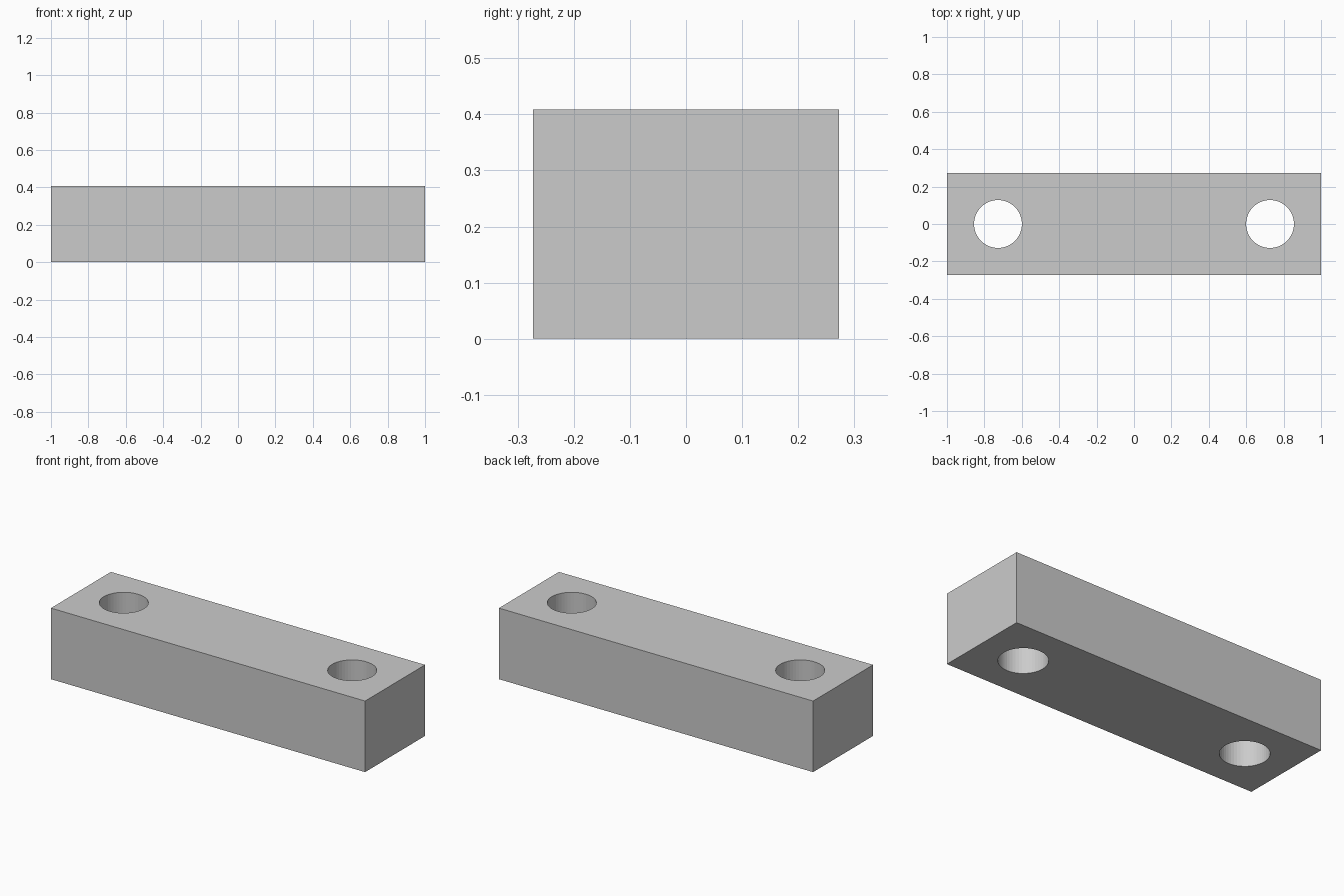
import bpy
import bmesh
from mathutils import Matrix, Vector

if "Cube" in bpy.data.objects:
    bpy.data.objects.remove(bpy.data.objects["Cube"])

LENGTH, WIDTH, HEIGHT = 2.0, 0.5454, 0.409
HOLE_X, HOLE_RADIUS = 0.7273, 0.128


def mesh_object(name, bm):
    mesh = bpy.data.meshes.new(name)
    bm.to_mesh(mesh)
    bm.free()
    obj = bpy.data.objects.new(name, mesh)
    bpy.context.collection.objects.link(obj)
    return obj


# Rectangular block standing on the ground
bm = bmesh.new()
bmesh.ops.create_cube(bm, size=1)
bmesh.ops.scale(bm, vec=Vector((LENGTH, WIDTH, HEIGHT)), verts=bm.verts)
bmesh.ops.translate(bm, vec=Vector((0, 0, HEIGHT / 2)), verts=bm.verts)
block = mesh_object("spacer_block", bm)

# Pair of cylinders that cut the vertical through holes
bm = bmesh.new()
for side in (-1, 1):
    bmesh.ops.create_cone(
        bm, cap_ends=True, segments=48, radius1=HOLE_RADIUS, radius2=HOLE_RADIUS,
        depth=HEIGHT * 2, matrix=Matrix.Translation((side * HOLE_X, 0, HEIGHT / 2)))
cutter = mesh_object("hole_cutter", bm)
cutter.hide_render = True

# Drill the holes, then discard the cutter
drill = block.modifiers.new("holes", 'BOOLEAN')
drill.operation = 'DIFFERENCE'
drill.solver = 'EXACT'
drill.object = cutter
bpy.context.view_layer.objects.active = block
block.select_set(True)
bpy.ops.object.modifier_apply(modifier=drill.name)
bpy.data.objects.remove(cutter)
